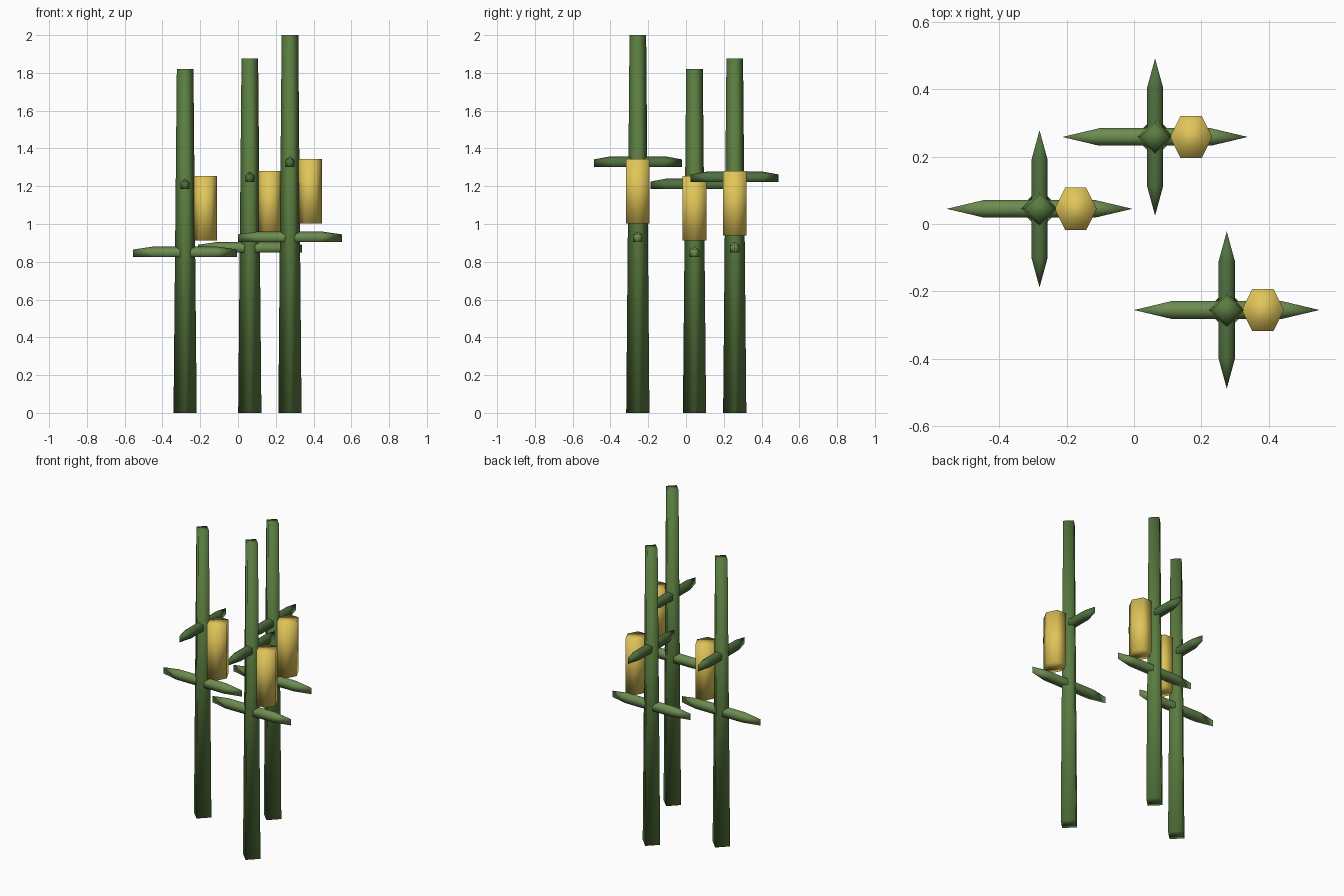
import bpy, bmesh
from math import radians
from mathutils import Matrix

if "Cube" in bpy.data.objects:
    bpy.data.objects.remove(bpy.data.objects["Cube"])


def material(name, rgb):
    m = bpy.data.materials.new(name)
    m.diffuse_color = (*rgb, 1)
    m.use_nodes = True
    m.node_tree.nodes["Principled BSDF"].inputs["Base Color"].default_value = m.diffuse_color
    return m


STALK = material("stalk_green", (0.10, 0.20, 0.05))
LEAF = material("leaf_green", (0.15, 0.26, 0.08))
DARK = material("dark_leaf_green", (0.08, 0.16, 0.05))
COB = material("cob_yellow", (0.75, 0.56, 0.10))


def finish(bm, name, mat, loc):
    bmesh.ops.recalc_face_normals(bm, faces=bm.faces)
    me = bpy.data.meshes.new(name)
    bm.to_mesh(me)
    bm.free()
    me.materials.append(mat)
    for p in me.polygons:
        p.use_smooth = True
    ob = bpy.data.objects.new(name, me)
    ob.location = loc
    bpy.context.collection.objects.link(ob)


def prism(name, mat, sides, r0, r1, height, loc, sy=1.0):
    # tapered prism standing on its base, one corner on +x
    bm = bmesh.new()
    bmesh.ops.create_cone(bm, cap_ends=True, segments=sides,
                          radius1=r0, radius2=r1, depth=height)
    # put a corner on the x axis whatever the primitive's start angle
    if sides == 6:
        v = max(bm.verts, key=lambda q: q.co.x)
        if abs(v.co.y) > 0.001:
            bmesh.ops.rotate(bm, verts=bm.verts, cent=(0, 0, 0),
                             matrix=Matrix.Rotation(radians(30), 3, 'Z'))
    bmesh.ops.transform(bm, verts=bm.verts, matrix=Matrix.Translation(
        (0, 0, height / 2)) @ Matrix.Diagonal((1, sy, 1, 1)))
    finish(bm, name, mat, loc)


def leaf(name, mat, half, shoulder, width, angle, loc):
    # long blade: flat underside, ridged top, pointed at both ends
    bm = bmesh.new()
    w = width / 2
    tips, rings = [], []
    for s in (-1, 1):
        tips.append([bm.verts.new((s * half, 0, z)) for z in (0, 0.04)])
        rings.append([bm.verts.new((s * shoulder, y, z)) for y, z in
                      ((-w, 0), (w, 0), (w, 0.037), (0, 0.056), (-w, 0.037))])
    for i in range(5):
        j = (i + 1) % 5
        bm.faces.new((rings[0][i], rings[0][j], rings[1][j], rings[1][i]))
    for (lo, hi), (a, b, c, d, e) in zip(tips, rings):
        for f in ((lo, a, b), (lo, b, c, hi), (hi, c, d), (hi, d, e), (hi, e, a, lo)):
            bm.faces.new(f)
    bmesh.ops.rotate(bm, verts=bm.verts, cent=(0, 0, 0),
                     matrix=Matrix.Rotation(radians(angle), 3, 'Z'))
    finish(bm, name, mat, loc)


# plants: x, y, stalk height, low leaf z, high leaf z, cob z
plants = {
    "left": (-0.28, 0.045, 1.82, 0.825, 1.185, 0.913),
    "back": (0.0625, 0.258, 1.875, 0.85, 1.222, 0.938),
    "right": (0.275, -0.255, 2.0, 0.905, 1.302, 1.003),
}
for key, (x, y, h, low, high, cob) in plants.items():
    prism(f"{key}_stalk", STALK, 4, 0.0615, 0.044, h, (x, y, 0))
    leaf(f"{key}_low_leaf", LEAF, 0.275, 0.165, 0.052, 0, (x, y, low))
    leaf(f"{key}_high_leaf", DARK, 0.233, 0.145, 0.048, 90, (x, y, high))
    prism(f"{key}_cob", COB, 6, 0.0625, 0.0625, 0.342, (x + 0.107, y, cob), 1.155)
